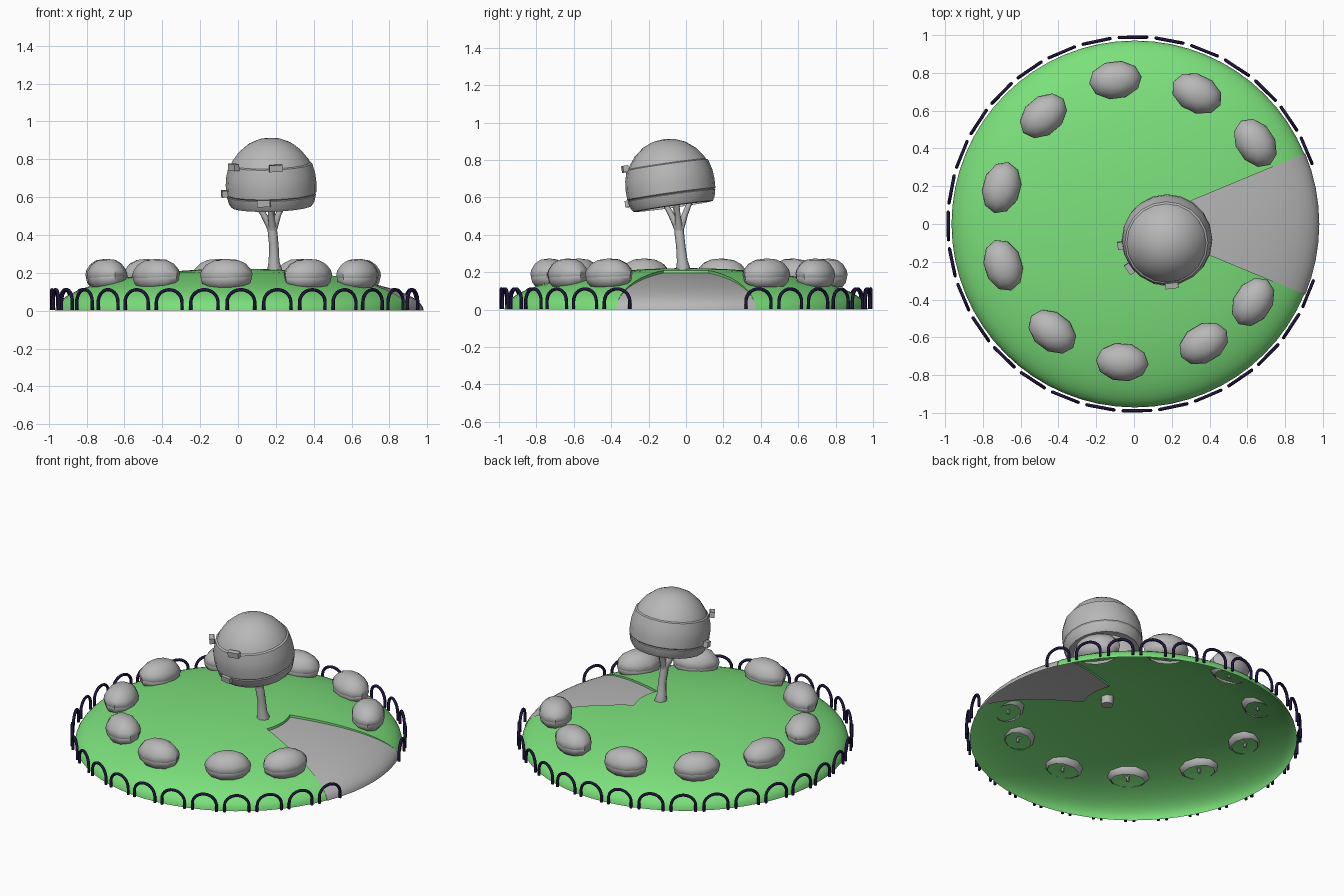
import bpy, bmesh, math
from mathutils import Vector, Matrix, Euler

if "Cube" in bpy.data.objects:
    bpy.data.objects.remove(bpy.data.objects["Cube"])

def material(name, rgb):
    m = bpy.data.materials.new(name)
    m.diffuse_color = (*rgb, 1)
    m.use_nodes = True
    m.node_tree.nodes["Principled BSDF"].inputs["Base Color"].default_value = m.diffuse_color
    return m

GREEN = material("grass_green", (0.2, 0.75, 0.2))
GREY = material("plain_grey", (0.48, 0.48, 0.48))
NAVY = material("dark_navy", (0.013, 0.007, 0.045))

def finish(name, bm, mat, angle=40):
    me = bpy.data.meshes.new(name)
    bm.to_mesh(me)
    bm.free()
    me.materials.append(mat)
    me.shade_smooth()
    me.set_sharp_from_angle(angle=math.radians(angle))
    ob = bpy.data.objects.new(name, me)
    bpy.context.collection.objects.link(ob)
    return ob

def grid(bm, rows):
    """Skin a list of point rows with quads."""
    vs = [[bm.verts.new(p) for p in row] for row in rows]
    for a, b in zip(vs, vs[1:]):
        for i in range(len(a) - 1):
            bm.faces.new((a[i], b[i], b[i + 1], a[i + 1]))

def clean(bm):
    bmesh.ops.remove_doubles(bm, verts=bm.verts, dist=1e-5)
    bmesh.ops.dissolve_degenerate(bm, edges=bm.edges, dist=1e-6)

def lathe(name, profile, segs, mat, loc, rot=(0, 0, 0), scale=(1, 1, 1), angle=40):
    """Revolve (radius, z) points, top first."""
    bm = bmesh.new()
    rows = [[(r * math.cos(math.tau * i / segs), r * math.sin(math.tau * i / segs), z)
             for i in range(segs + 1)] for r, z in profile]
    grid(bm, rows)
    clean(bm)
    bmesh.ops.transform(bm, verts=bm.verts, matrix=Matrix.LocRotScale(
        Vector(loc), Euler(rot), Vector(scale)))
    return finish(name, bm, mat, angle)

def tube(name, paths, depth, mat, res=2):
    """Round tubes along lists of (x, y, z, radius factor)."""
    cu = bpy.data.curves.new(name, 'CURVE')
    cu.dimensions = '3D'
    cu.bevel_depth, cu.bevel_resolution, cu.use_fill_caps = depth, res, True
    for pts in paths:
        s = cu.splines.new('POLY')
        s.points.add(len(pts) - 1)
        for p, (x, y, z, r) in zip(s.points, pts):
            p.co, p.radius = (x, y, z, 1), r
    tmp = bpy.data.objects.new(name + "_curve", cu)
    bpy.context.collection.objects.link(tmp)
    bpy.context.view_layer.update()
    me = bpy.data.meshes.new_from_object(
        tmp.evaluated_get(bpy.context.evaluated_depsgraph_get()))
    bpy.data.objects.remove(tmp)
    bm = bmesh.new()
    bm.from_mesh(me)
    bpy.data.meshes.remove(me)
    return finish(name, bm, mat, 50)

# Domed lawn: an open shell with a 45 degree slot for the path
CX, SEG, HALF = 0.005, 64, math.radians(22.5)
T0 = math.asin(0.32)

def dome(R, H, t, a):
    return (CX + R * math.sin(t) * math.cos(a), R * math.sin(t) * math.sin(a), H * math.cos(t))

def lawn(t, a):
    return dome(0.971, 0.222, t, a)

def path(t, a):
    return dome(0.976, 0.206, t, a)

inner = [T0 * i / 4 for i in range(5)]
outer = [T0 + (math.pi / 2 - T0) * i / 14 for i in range(15)]
full = [HALF + math.tau * i / SEG for i in range(SEG + 1)]
open_arc = full[:SEG - 7]
slot = [-HALF + 2 * HALF * i / 8 for i in range(9)]
bm = bmesh.new()
grid(bm, [[lawn(t, a) for a in full] for t in inner])
grid(bm, [[lawn(t, a) for a in open_arc] for t in outer])
for side in (-HALF, HALF):                      # slot walls
    grid(bm, [[f(t, side) for t in outer] for f in (lawn, path)])
grid(bm, [[f(T0, a) for a in slot] for f in (lawn, path)])
clean(bm)
bmesh.ops.recalc_face_normals(bm, faces=bm.faces)
finish("lawn_dome", bm, GREEN, 35)

# Recessed path wedge
bm = bmesh.new()
grid(bm, [[path(t, a) for a in slot] for t in outer])
finish("path", bm, GREY)

# Ring of hoop fencing, open at the path
hoops = []
for k in range(29):
    a = math.radians(338.1 - 11.25 * k)
    pts = [(-0.073, 0.004)]
    pts += [(-0.073 * math.cos(math.pi * i / 14), 0.045 + 0.066 * math.sin(math.pi * i / 14))
            for i in range(15)]
    pts += [(0.073, 0.004)]
    hoops.append([(CX + 0.988 * math.cos(a) - s * math.sin(a),
                   0.988 * math.sin(a) + s * math.cos(a), z, 1) for s, z in pts])
tube("hoop_fence", hoops, 0.009, NAVY)

# Bushes: two stacked open shells on little forked stems
SPOTS = [(-0.1, 0.76), (0.33, 0.69), (0.64, 0.43), (0.63, -0.41), (0.37, -0.63),
         (-0.06, -0.73), (-0.43, -0.57), (-0.69, -0.22), (-0.7, 0.19), (-0.48, 0.57)]
CAP = [(0, 0.15), (0.45, 0.143), (0.75, 0.122), (0.95, 0.09), (1, 0.065), (0.96, 0.052)]
SKIRT = [(0.93, 0.062), (0.97, 0.05), (0.92, 0.025), (0.78, 0.004), (0.72, 0.0)]
stems = []
for n, (x, y) in enumerate(SPOTS, 1):
    turn = math.atan2(y, x) + math.pi / 2
    for part, prof in (("top", CAP), ("skirt", SKIRT)):
        lathe(f"bush_{part}_{n}", prof, 10, GREY, (x, y, 0.124), (0.03, -0.03, turn),
              (0.14, 0.102, 1))
    stems.append([(x, y, 0.12, 1), (x, y, 0.16, 0.8)])
    for i in range(3):
        b = turn + i * math.tau / 3
        stems.append([(x, y, 0.145, 0.8),
                      (x + 0.07 * math.cos(b), y + 0.07 * math.sin(b), 0.18, 0.5)])
tube("bush_stems", stems, 0.01, GREY, 1)

# Tree trunk and forked branches
fork = (0.177, -0.04, 0.46, 0.7)
trunk = [(0.195, -0.015, 0.165, 1.1), (0.193, -0.015, 0.22, 1.2), (0.19, -0.02, 0.26, 0.9),
         (0.19, -0.028, 0.34, 0.78), (0.183, -0.036, 0.41, 0.8), fork]
tips = [(0.09, -0.06, 0.57), (0.25, -0.05, 0.58), (0.17, -0.12, 0.58), (0.18, 0.03, 0.6)]
limbs = [[(0.183, -0.036, 0.42, 0.7),
          ((fork[0] + x) / 2, (fork[1] + y) / 2, 0.51, 0.5), (x, y, z, 0.42)] for x, y, z in tips]
tube("tree_trunk", [trunk] + limbs, 0.032, GREY)

# Tree crown: three overlapping tilted shells
CROWN = (0.178, -0.07, 0.56)
TILT = (0.14, -0.03, 0)
SHELLS = {
    "crown_top": [(0, 0.355), (0.06, 0.348), (0.115, 0.325), (0.165, 0.285), (0.2, 0.24),
                  (0.212, 0.215), (0.2, 0.208)],
    "crown_middle": [(0.2, 0.225), (0.22, 0.215), (0.235, 0.16), (0.24, 0.11), (0.238, 0.06),
                     (0.225, 0.048)],
    "crown_skirt": [(0.222, 0.06), (0.236, 0.05), (0.226, 0.01), (0.214, -0.008), (0.18, -0.01)],
}
for name, prof in SHELLS.items():
    lathe(name, prof, 20, GREY, CROWN, TILT)

# Small folded tabs at the crown seams: (direction in degrees, radius, height, width)
TABS = [(-83, 0.228, 0.225, 0.07), (-145, 0.238, 0.225, 0.06),
        (-172, 0.25, 0.07, 0.04), (-100, 0.236, 0.04, 0.07)]
for n, (deg, r, z, w) in enumerate(TABS, 1):
    a = math.radians(deg)
    bm = bmesh.new()
    bmesh.ops.create_cube(bm, size=1)
    tab = Matrix.LocRotScale(Vector((r * math.cos(a), r * math.sin(a), z)),
                             Euler((0, 0, a)), Vector((0.03, w, 0.035)))
    bmesh.ops.transform(bm, verts=bm.verts, matrix=Matrix.LocRotScale(
        Vector(CROWN), Euler(TILT), None) @ tab)
    finish(f"crown_tab_{n}", bm, GREY)
